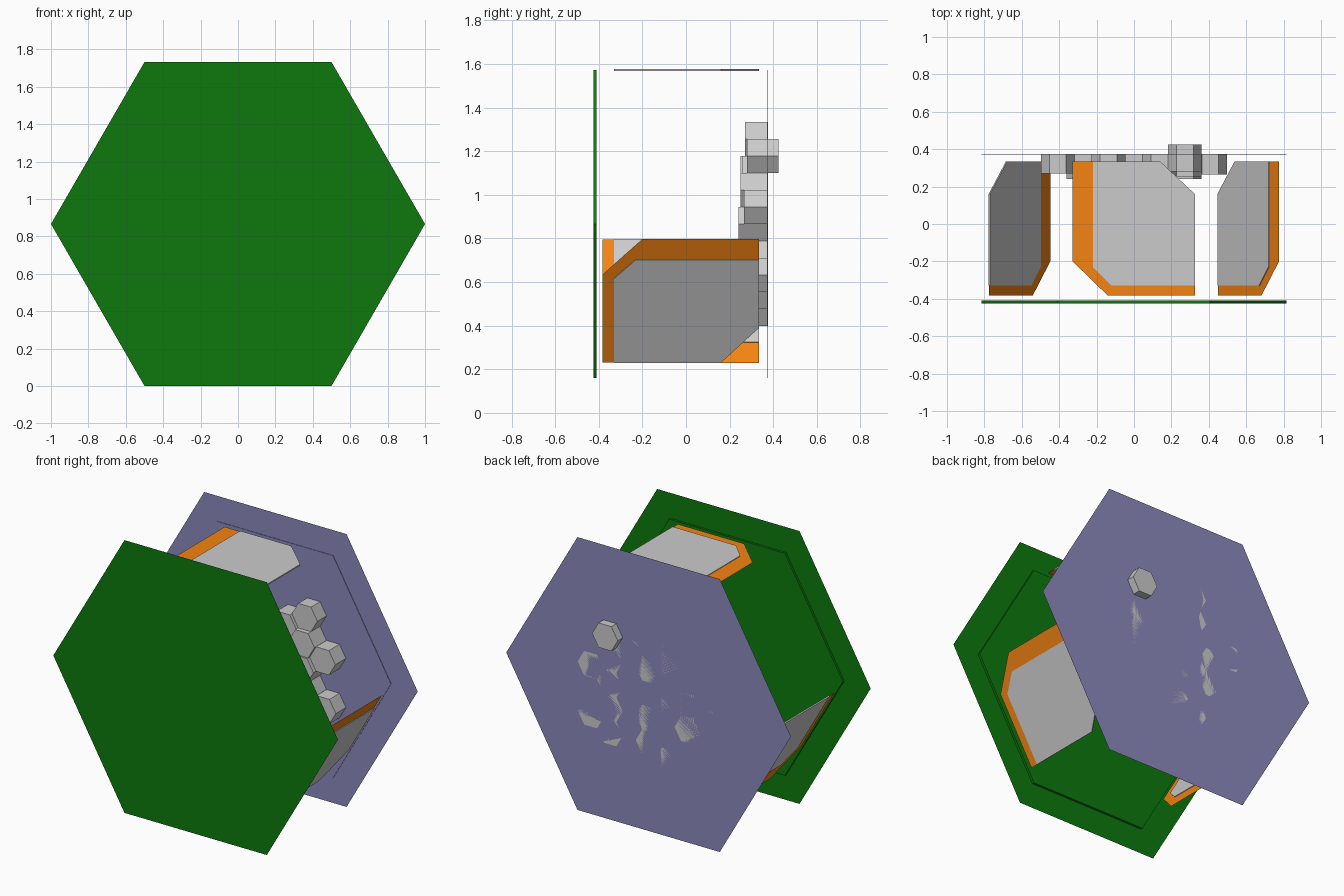
import bpy, bmesh
from math import cos, sin, pi, radians
from mathutils import Matrix, Vector

if "Cube" in bpy.data.objects:
    bpy.data.objects.remove(bpy.data.objects["Cube"])

CZ = 0.866  # height of the common hexagon centre


def material(name, color):
    m = bpy.data.materials.new(name)
    m.diffuse_color = (*color, 1)
    m.use_nodes = True
    m.node_tree.nodes["Principled BSDF"].inputs["Base Color"].default_value = m.diffuse_color
    return m


GREEN = material("green", (0.004, 0.19, 0.004))
LAVENDER = material("lavender", (0.26, 0.25, 0.5))
ORANGE = material("orange", (0.9, 0.23, 0.006))


def solid(name, points, offset, mat=None):
    """Flat polygon, swept along offset unless offset is None."""
    bm = bmesh.new()
    face = bm.faces.new([bm.verts.new(p) for p in points])
    if offset is not None:
        ext = bmesh.ops.extrude_face_region(bm, geom=[face], use_keep_orig=True)
        verts = [v for v in ext["geom"] if isinstance(v, bmesh.types.BMVert)]
        bmesh.ops.translate(bm, verts=verts, vec=Vector(offset))
        bmesh.ops.recalc_face_normals(bm, faces=bm.faces)
    mesh = bpy.data.meshes.new(name)
    bm.to_mesh(mesh)
    bm.free()
    obj = bpy.data.objects.new(name, mesh)
    bpy.context.collection.objects.link(obj)
    if mat:
        mesh.materials.append(mat)
    return obj


def hexagon(r, x, y, z):
    return [(x + r * cos(i * pi / 3), y, z + r * sin(i * pi / 3)) for i in range(6)]


# Front and back screens: full sheet with a smaller slab on the inner side
solid("front_screen", hexagon(1, 0, -0.425, CZ), None, GREEN)
solid("front_screen_slab", hexagon(0.815, 0, -0.424, CZ), (0, 0.014, 0), GREEN)
solid("back_screen", hexagon(1, 0, 0.375, CZ), None, LAVENDER)
solid("back_screen_slab", hexagon(0.815, 0, 0.374, CZ), (0, -0.003, 0), LAVENDER)

# Three side panels, drawn as the top one and turned about the centre
frame = [(-.328, .335), (.14, .335), (.325, .16), (.325, -.383), (-.14, -.383), (-.328, -.2)]
cover = [(-.22, .335), (.14, .335), (.325, .16), (.325, -.33), (-.12, -.33), (-.22, -.23)]
for side, angle in (("top", 0), ("right", 120), ("left", 240)):
    turn = Matrix.Translation((0, 0, CZ)) @ Matrix.Rotation(radians(angle), 4, 'Y')
    sheet = solid(side + "_panel_frame", [(x, y, 0.706) for x, y in frame], None, ORANGE)
    plate = solid(side + "_panel_cover", [(x, y, 0.702) for x, y in cover], (0, 0, 0.008))
    for part in (sheet, plate):
        part.data.transform(turn)

# Cluster of hexagonal blocks on the back screen: column, half-row, front y
R = 0.09
HALF_ROW = R * cos(pi / 6)
blocks = [
    (-3, 1, .27), (-2, 0, .24), (-2, -2, .25),
    (-1, 5, .27), (-1, 3, .25), (-1, -1, .25), (-1, -5, .27),
    (0, 2, .25), (0, -2, .25), (0, -4, .26),
    (1, 3, .26), (1, 1, .25), (1, -1, .25),
    (2, 2, .25), (2, 0, .24), (2, -2, .25), (2, -4, .26),
    (3, 1, .265), (3, -3, .27),
]
for i, (col, row, y) in enumerate(blocks):
    pts = hexagon(R, col * 0.136, y, CZ + row * HALF_ROW)
    solid(f"hex_block_{i + 1}", pts, (0, 0.375 - y, 0))

# One block that pokes through the back screen
solid("hex_block_through", hexagon(R, 0.272, 0.28, CZ + 4 * HALF_ROW), (0, 0.145, 0))
